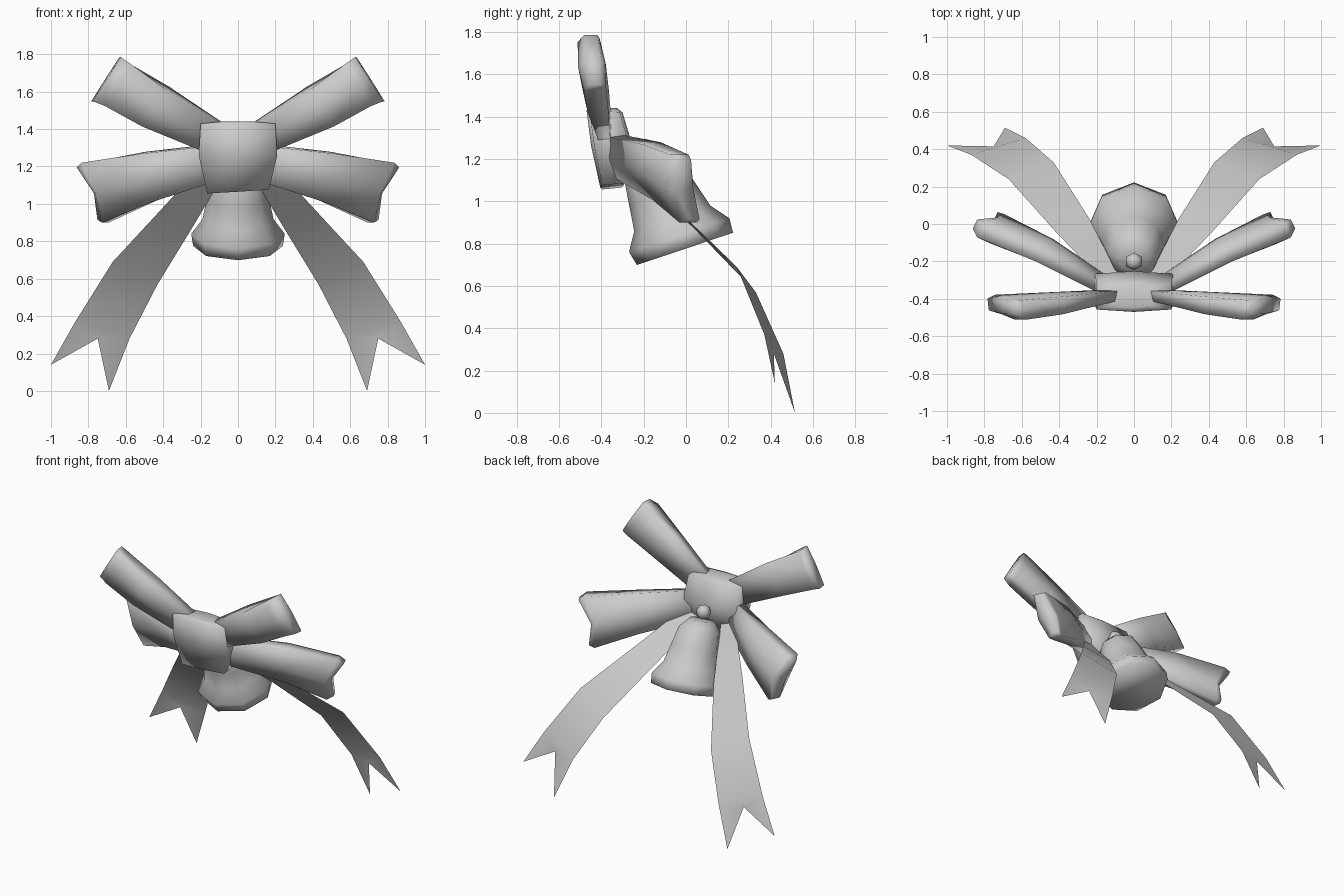
import bpy, bmesh, math
from mathutils import Vector, Matrix

cube = bpy.data.objects.get("Cube")
if cube:
    bpy.data.objects.remove(cube)

GREY = (0.6, 0.6, 0.6, 1)
mat = bpy.data.materials.new("soft grey")
mat.use_nodes = True
mat.diffuse_color = GREY
mat.node_tree.nodes["Principled BSDF"].inputs["Base Color"].default_value = GREY


def finish(name, bm, mirror=False, closed=True):
    """Turn a bmesh into a smooth-shaded object, optionally mirrored in x."""
    if closed:
        bmesh.ops.recalc_face_normals(bm, faces=bm.faces)
    for face in bm.faces:
        face.smooth = True
    mesh = bpy.data.meshes.new(name)
    bm.to_mesh(mesh)
    bm.free()
    mesh.materials.append(mat)
    obj = bpy.data.objects.new(name, mesh)
    bpy.context.collection.objects.link(obj)
    if mirror:
        mod = obj.modifiers.new("Mirror", "MIRROR")
        mod.use_mirror_merge = False


def loft(bm, rings):
    """Skin a list of point rings and cap both ends with strips of quads."""
    loops = [[bm.verts.new(p) for p in ring] for ring in rings]
    n = len(loops[0])
    for a, b in zip(loops, loops[1:]):
        for i in range(n):
            j = (i + 1) % n
            bm.faces.new((a[i], a[j], b[j], b[i]))
    for r in (loops[0], loops[-1]):
        for i in range(n // 2 - 1):
            bm.faces.new((r[-i], r[i + 1], r[i + 2], r[-i - 1]))


def cushion(name, frames, edge, mirror=False):
    """Padded six-sided tube; each frame is centre, half width, half depth
    and, optionally, how far both edges bend away from the middle."""
    section = [(1, edge), (1, -edge), (0, -1), (-1, -edge), (-1, edge), (0, 1)]
    rings = []
    for centre, wide, deep, *bend in frames:
        c, w, d = Vector(centre), Vector(wide), Vector(deep)
        e = Vector(bend[0]) if bend else Vector()
        rings.append([c + w * s + d * t + e * abs(s) for s, t in section])
    bm = bmesh.new()
    loft(bm, rings)
    finish(name, bm, mirror)


# Centre knot
cushion("knot", [
    ((0, -.35, 1.07), (.165, 0, .01), (0, -.055, -.005)),
    ((0, -.35, 1.26), (.21, 0, 0), (0, -.098, 0)),
    ((0, -.385, 1.425), (.2, 0, 0), (0, -.085, .005)),
    ((0, -.385, 1.44), (.09, 0, 0), (0, -.06, 0)),
], .85)

# Bow loops
cushion("upper_loops", [
    ((.14, -.385, 1.36), (-.05, 0, .075), (.01, -.035, 0)),
    ((.44, -.425, 1.52), (-.065, -.01, .098), (.01, -.06, -.01)),
    ((.66, -.445, 1.645), (-.065, -.015, .115), (-.02, -.065, -.01)),
    ((.705, -.44, 1.667), (-.075, -.01, .118), (-.005, -.04, 0)),
], .8, True)
cushion("lower_loops", [
    ((.17, -.32, 1.21), (.01, -.02, .1), (.02, -.045, -.01)),
    ((.48, -.14, 1.143), (.03, -.02, .13), (.03, -.065, -.01)),
    ((.735, -.035, 1.06), (.055, -.02, .16), (.03, -.07, 0), (.03, .025, 0)),
    ((.75, -.005, 1.055), (.055, -.02, .14), (.02, -.04, 0), (.045, .025, 0)),
], .6, True)

# Trailing ribbons with notched ends
inner = [(.08, -.28, 1.15), (.24, .03, .88), (.43, .33, .57), (.58, .46, .28), (.69, .515, 0)]
outer = [(.2, -.27, 1.2), (.42, -.04, .96), (.67, .24, .69), (.87, .37, .37), (1, .42, .14)]
bm = bmesh.new()
a = [bm.verts.new(p) for p in inner]
b = [bm.verts.new(p) for p in outer]
notch = bm.verts.new((.75, .415, .28))
for i in range(3):
    bm.faces.new((a[i], a[i + 1], b[i + 1], b[i]))
bm.faces.new((a[3], a[4], notch))
bm.faces.new((a[3], notch, b[3]))
bm.faces.new((b[3], notch, b[4]))
finish("ribbon_tails", bm, True, False)

# Tilted eight-sided bell, profile as radius and height, leaning to the front
LEAN = -.07
profile = [(.24, 0), (.25, .07), (.19, .155), (.165, .28), (.14, .4), (.085, .46)]
place = Matrix.Translation((0, -.005, .775)) @ Matrix.Rotation(math.radians(18.5), 4, "X")
bm = bmesh.new()
loft(bm, [[(r * math.cos(k * math.pi / 4), r * math.sin(k * math.pi / 4) + LEAN * h, h)
           for k in range(8)] for r, h in profile])
bm.transform(place)
finish("bell", bm)

# Knob on top of the bell
bm = bmesh.new()
bmesh.ops.create_uvsphere(bm, u_segments=6, v_segments=4, radius=.05)
bm.transform(place @ Matrix.Translation((0, LEAN / 2, .51)))
finish("bell_knob", bm)
